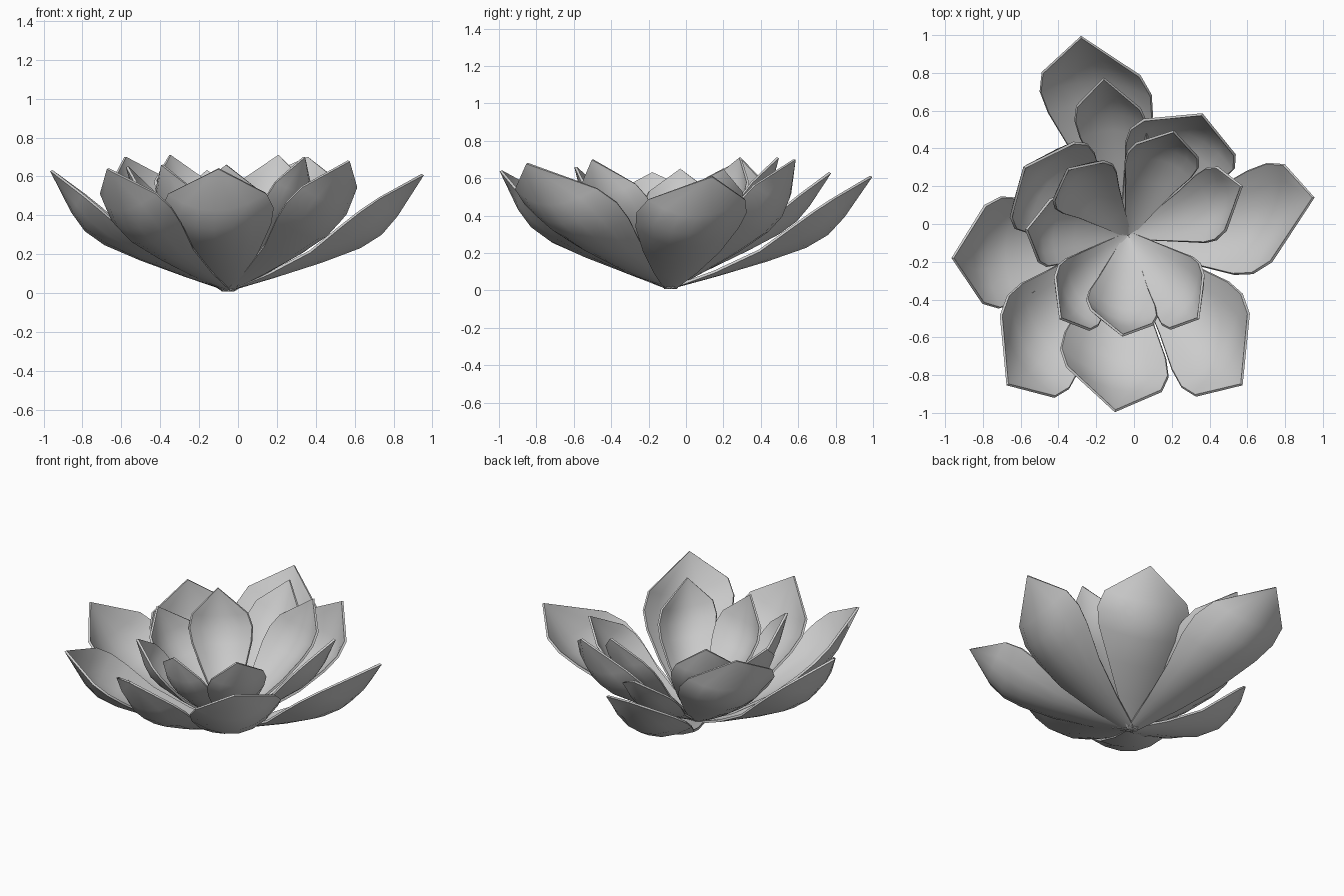
import bpy, bmesh
from mathutils import Vector

if "Cube" in bpy.data.objects:
    bpy.data.objects.remove(bpy.data.objects["Cube"])

BASE = Vector((-0.05, -0.08, 0.015))
# rows along a petal: (position, half width, depth of the belly, drop of the rim)
ROWS = [(0, .03, .0, .0), (.2, .115, .06, .04), (.42, .205, .12, .06),
        (.6, .275, .158, .035), (.71, .293, .155, .02), (.81, .258, .115, .01), (1, .0, .0, .0)]
ACROSS = [-1, -.66, -.33, 0, .33, .66, 1]


def petal(name, tip, skew, shift, scale, base):
    """Cupped petal from base to tip; skew pushes its left shoulder out, shift moves it left."""
    axis = Vector(tip) - base
    radial = Vector((axis.x, axis.y, 0)).normalized()
    side = (Vector((-radial.y, radial.x, 0)) + skew * radial).normalized()
    up = axis.cross(side).normalized()
    bm = bmesh.new()
    grid = []
    for s, w, belly, rim in ROWS:
        row = []
        for v in ACROSS:
            drop = rim + (belly - rim) * (1 - v * v)
            across = w * (v * scale + shift / .29)
            row.append(bm.verts.new(base + axis * s + side * across - up * (drop * scale)))
        grid.append(row)
    for a, b in zip(grid, grid[1:]):
        for i in range(len(ACROSS) - 1):
            bm.faces.new((a[i], b[i], b[i + 1], a[i + 1]))
    bmesh.ops.remove_doubles(bm, verts=bm.verts, dist=0.0005)
    bmesh.ops.recalc_face_normals(bm, faces=bm.faces)
    me = bpy.data.meshes.new(name)
    bm.to_mesh(me)
    bm.free()
    ob = bpy.data.objects.new(name, me)
    bpy.context.collection.objects.link(ob)
    sol = ob.modifiers.new("thickness", 'SOLIDIFY')
    sol.thickness = 0.014
    sol.offset = 0
    bpy.context.view_layer.objects.active = ob
    ob.select_set(True)
    bpy.ops.object.modifier_apply(modifier=sol.name)
    bpy.ops.object.shade_smooth_by_angle(angle=0.7)
    ob.select_set(False)


# outer ring: tip position, skew, sideways shift
OUTER = [((-.28, .99, .61), .25, -.01), ((.36, .58, .70), -.19, -.01),
         ((.95, .14, .61), .36, -.045), ((.57, -.85, .68), -.33, .02),
         ((-.10, -.99, .64), .2, -.015), ((-.67, -.85, .64), .32, -.01),
         ((-.96, -.18, .63), .13, 0), ((-.58, .30, .70), .08, 0)]
# inner ring: smaller and more upright
INNER = [((-.16, .77, .63), .2, 0), ((.21, .49, .71), -.19, -.01),
         ((.57, .20, .65), .28, -.02), ((.34, -.50, .70), -.33, .01),
         ((-.06, -.59, .66), .18, -.01), ((-.39, -.50, .66), .32, 0),
         ((-.57, -.03, .65), .13, 0), ((-.35, .29, .71), .08, 0)]

for i, (tip, skew, shift) in enumerate(OUTER):
    petal(f"outer_petal_{i + 1}", tip, skew, shift, 1.0, BASE)
for i, (tip, skew, shift) in enumerate(INNER):
    petal(f"inner_petal_{i + 1}", tip, skew, shift, 0.65, BASE + Vector((.02, .02, .02)))
